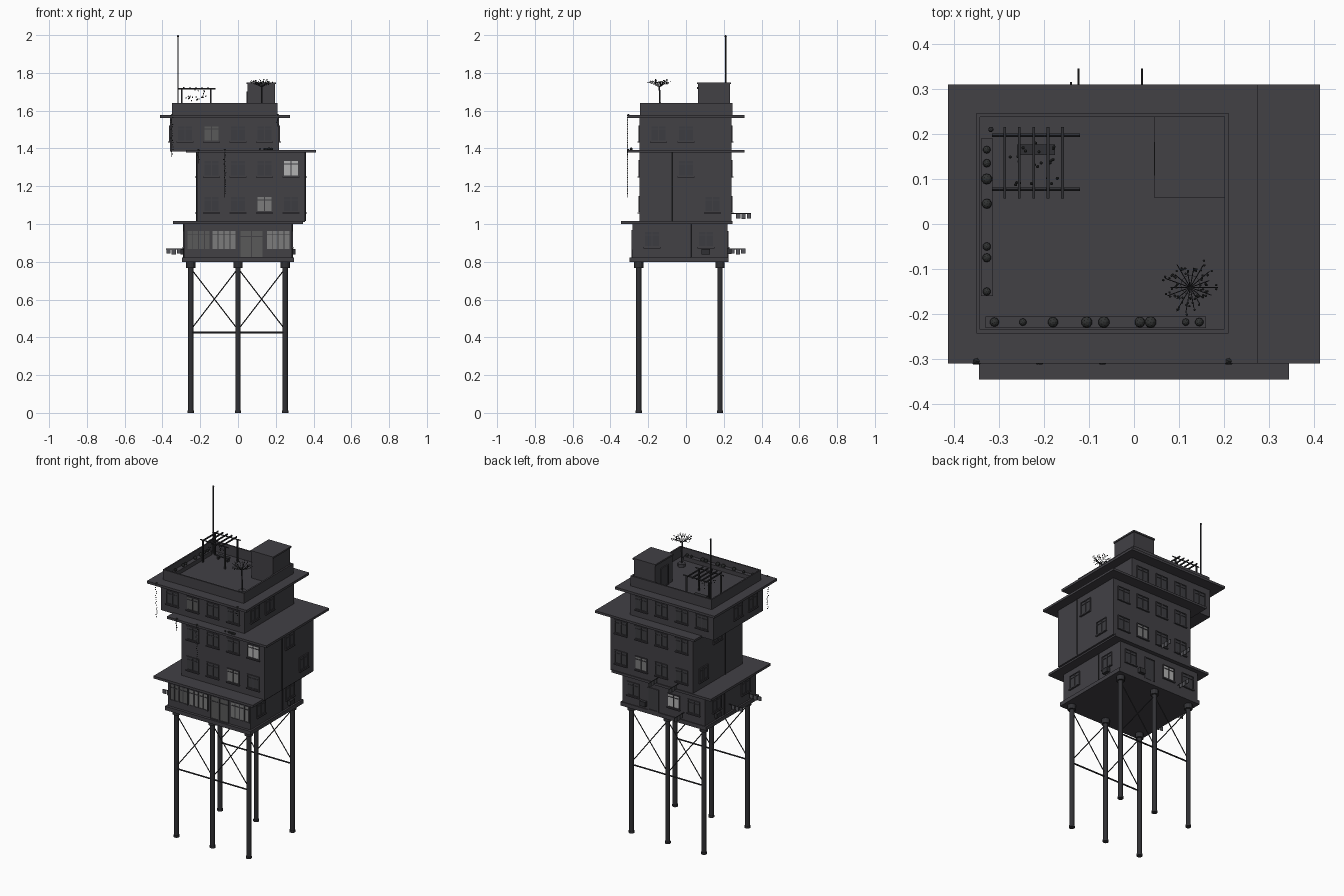
import bpy, bmesh, math, random
from mathutils import Vector, Matrix

random.seed(4)
cube = bpy.data.objects.get("Cube")
if cube:
    bpy.data.objects.remove(cube)


def material(name, r, g, b):
    m = bpy.data.materials.new(name)
    m.use_nodes = True
    m.diffuse_color = (r, g, b, 1)
    m.node_tree.nodes["Principled BSDF"].inputs["Base Color"].default_value = (r, g, b, 1)
    return m


CONCRETE = material("dark concrete", .054, .052, .06)
METAL = material("dark metal", .03, .03, .034)
PANE = material("unlit glass", .046, .046, .052)
DIM = material("dim glass", .1, .1, .1)
WARM = material("lit glass", .2, .2, .2)
BRIGHT = material("bright glass", .45, .45, .45)
CLOTH = material("washed cloth", .09, .09, .1)
LEAF = material("dark leaf", .03, .032, .032)

parts = {}


def mesh_of(name, mat):
    if name not in parts:
        parts[name] = (bmesh.new(), mat)
    return parts[name][0]


def box(name, mat, x, y, z):
    """Box from (low, high) pairs on each axis."""
    spans = (x, y, z)
    mid = Vector([(a + b) / 2 for a, b in spans])
    size = [b - a for a, b in spans]
    bmesh.ops.create_cube(mesh_of(name, mat), size=1,
                          matrix=Matrix.Translation(mid) @ Matrix.Diagonal((*size, 1)))


def rod(name, mat, a, b, r, sides=6):
    a, b = Vector(a), Vector(b)
    turn = (b - a).to_track_quat('Z', 'Y').to_matrix().to_4x4()
    bmesh.ops.create_cone(mesh_of(name, mat), cap_ends=True, segments=sides, radius1=r, radius2=r,
                          depth=(b - a).length, matrix=Matrix.Translation((a + b) / 2) @ turn)


def ball(name, mat, at, r, detail=1):
    bmesh.ops.create_icosphere(mesh_of(name, mat), subdivisions=detail, radius=r,
                               matrix=Matrix.Translation(at))


def on_wall(name, mat, wall, u, z, depth):
    """Box on a wall: wall = (axis, sign, plane), u and z are spans."""
    axis, sign, plane = wall
    d = sorted((plane - sign * .002, plane + sign * depth))
    box(name, mat, *((d, u) if axis == 'x' else (u, d)), z)


def frame(wall, u, z, panes, mat, kind, transom=False):
    """Glass plate with a border, mullions and an optional transom."""
    (u0, u1), (z0, z1), t = u, z, .005
    on_wall(kind + "_" + mat.name.replace(" ", "_"), mat, wall, u, z, .002)
    name = kind + "_frames"
    for i in range(panes + 1):
        c = u0 + (u1 - u0) * i / panes
        on_wall(name, CONCRETE, wall, (c - t / 2, c + t / 2), z, .006)
    for c in (z0, z1):
        on_wall(name, CONCRETE, wall, (u0 - t / 2, u1 + t / 2), (c - t / 2, c + t / 2), .006)
    if transom:
        c = z0 + (z1 - z0) * .78
        on_wall(name, CONCRETE, wall, u, (c - .002, c + .002), .005)


def window(wall, u, z, mat=PANE):
    h = .04
    frame(wall, (u - h, u + h), (z - h, z + h), 2, mat, "window", True)
    on_wall("window_sills", CONCRETE, wall, (u - h - .005, u + h + .005), (z - h - .009, z - h - .003), .01)


# Stilts, caps and cross bracing
for y in (-.25, .18):
    for x in (-.25, 0, .25):
        rod("stilts", METAL, (x, y, 0), (x, y, .8), .014, 12)
        rod("stilt_caps", METAL, (x, y, .768), (x, y, .8), .024, 12)
        rod("stilt_feet", METAL, (x, y, 0), (x, y, .012), .017, 12)
    rod("bracing", METAL, (-.25, y, .425), (.25, y, .425), .005)
    for x in (-.25, 0):
        rod("bracing", METAL, (x, y, .765), (x + .25, y, .44), .003)
        rod("bracing", METAL, (x, y, .44), (x + .25, y, .765), .003)

# Storeys and projecting roof slabs
box("base_slab", CONCRETE, (-.296, .296), (-.3, .225), (.798, .822))
box("ground_storey", CONCRETE, (-.285, .285), (-.283, .22), (.82, 1.002))
box("ground_roof", CONCRETE, (-.344, .344), (-.345, .246), (1, 1.015))
box("middle_storeys", CONCRETE, (-.217, .355), (-.246, .241), (1.01, 1.382))
box("middle_roof", CONCRETE, (-.275, .413), (-.31, .31), (1.378, 1.392))
box("top_storey", CONCRETE, (-.36, .217), (-.246, .241), (1.385, 1.565))
box("top_roof", CONCRETE, (-.413, .275), (-.31, .31), (1.562, 1.577))

# Parapet around the terrace
for y in ((-.243, -.234), (.238, .247)):
    box("parapet", CONCRETE, (-.35, .21), y, (1.575, 1.64))
for x in ((-.35, -.342), (.2, .21)):
    box("parapet", CONCRETE, x, (-.234, .238), (1.575, 1.64))

# Windows of the upper storeys
for sign, plane in ((-1, -.246), (1, .241)):
    wall = ('y', sign, plane)
    front = sign < 0
    for i in range(4):
        u = .14 * (i - 1)
        window(wall, u - .14, 1.48, DIM if front and i == 1 else PANE)
        window(wall, u, 1.295, BRIGHT if front and i == 3 else PANE)
        window(wall, u, 1.105, WARM if i == 2 else PANE)
for sign, top, mid, low in ((1, .217, .355, .285), (-1, -.36, -.217, -.285)):
    for u in (-.145, 0):
        window(('x', sign, top), u, 1.48)
    window(('x', sign, mid), 0, 1.295)
    window(('x', sign, mid), .14, 1.105)
    for u in (-.18, .105):
        window(('x', sign, low), u, .92)
    on_wall("cooling_units", METAL, ('x', sign, low), (.083, .127), (.838, .867), .02)
    # Down pipes
    for y, face, z0, z1 in ((-.075, mid, 1.015, 1.38), (.03, low, .82, 1)):
        x = face + sign * .003
        rod("down_pipes", METAL, (x, y, z0), (x, y, z1), .003)

# Rear ground windows and door
rear = ('y', 1, .22)
for u in (-.21, -.07, .21):
    window(rear, u, .92, BRIGHT if u == -.07 else PANE)
frame(rear, (.035, .105), (.825, .96), 1, PANE, "rear_door")
on_wall("cooling_units", METAL, rear, (.115, .155), (.84, .87), .02)

# Shop front with a central door
shop = ('y', -1, -.283)
for u, z0, n, mat in (((-.27, -.148), .865, 4, DIM), ((-.137, -.01), .865, 4, WARM),
                      ((.01, .133), .824, 2, DIM), ((.15, .275), .865, 4, WARM)):
    frame(shop, u, (z0, .965), n, mat, "shop", True)

# Washing rods with hanging cloths
for start, way, z in (((-.123, .241), (0, 1), 1.055), ((.018, .241), (0, 1), 1.055),
                      ((-.14, .22), (0, 1), .868), ((-.285, -.2), (-1, 0), .868),
                      ((-.285, -.02), (-1, 0), .868)):
    p, d = Vector((*start, z)), Vector((*way, 0))
    reach = .104 if z > 1 else .095
    rod("washing_rods", METAL, p, p + d * reach, .0025)
    for i in range(3):
        c = p + d * (reach - .012 - .028 * i)
        wx, wy = (.011, .002) if way[0] else (.002, .011)
        box("washing", CLOTH, (c.x - wx, c.x + wx), (c.y - wy, c.y + wy), (z - .025 - .004 * (i % 2), z))

# Stair hut on the terrace
box("stair_hut", CONCRETE, (.05, .197), (.063, .234), (1.575, 1.742))
box("stair_hut_roof", CONCRETE, (.045, .202), (.058, .239), (1.74, 1.75))
frame(('x', -1, .05), (.11, .18), (1.58, 1.7), 1, PANE, "hut_door")

# Pergola, bench and mast
for y in (.077, .197):
    rod("pergola", METAL, (-.315, y, 1.715), (-.12, y, 1.715), .004, 4)
    for x in (-.297, -.143):
        box("pergola", METAL, (x - .004, x + .004), (y - .004, y + .004), (1.575, 1.715))
for i in range(5):
    x = -.287 + .032 * i
    box("pergola", METAL, (x - .003, x + .003), (.057, .215), (1.716, 1.724))
box("bench", METAL, (-.26, -.175), (.153, .177), (1.597, 1.604))
for x in (-.25, -.185):
    box("bench", METAL, (x - .004, x + .004), (.157, .173), (1.575, 1.6))
rod("mast", METAL, (-.318, .21, 1.575), (-.318, .21, 1.995), .0035, 8)
ball("mast", METAL, (-.318, .21, 1.994), .006, 2)
for i in range(22):
    ball("pergola_leaves", LEAF, (random.uniform(-.28, -.17), random.uniform(.08, .19),
                                  random.uniform(1.65, 1.715)), .004)

# Planters with shrubs
box("planters", CONCRETE, (-.34, -.313), (-.16, .19), (1.575, 1.602))
box("planters", CONCRETE, (-.33, .16), (-.231, -.206), (1.575, 1.602))
for y in (.165, .135, .1, .045, -.05, -.075, -.15):
    ball("shrubs", LEAF, (-.327, y, 1.608), random.uniform(.008, .013), 2)
for x in (-.31, -.247, -.18, -.105, -.067, .013, .037, .115, .145):
    ball("shrubs", LEAF, (x, -.218, 1.608), random.uniform(.008, .013), 2)

# Small tree in a round pot
root = Vector((.125, -.135, 1.575))
rod("tree_pot", CONCRETE, root, root + Vector((0, 0, .022)), .022, 12)
crown = root + Vector((0, -.006, .15))
rod("tree_trunk", METAL, root, crown, .004)
for i in range(18):
    a, r = i * math.tau / 18, random.uniform(.035, .062)
    tip = crown + Vector((r * math.cos(a), r * math.sin(a), .05 - r * .4))
    rod("tree_twigs", METAL, crown, tip, .001, 4)
    for k in range(4):
        q = crown.lerp(tip, random.uniform(.55, 1.08))
        ball("tree_leaves", LEAF, q + Vector([random.uniform(-.006, .006) for _ in range(3)]), .003)

# Trailing vines from the roof edges
for x, top, length in ((-.35, 1.575, .22), (-.21, 1.39, .07), (-.07, 1.39, .25), (.21, 1.575, .06)):
    ball("vine_tufts", LEAF, (x, -.305, top), .008)
    rod("vine_stems", LEAF, (x, -.309, top), (x, -.309, top - length), .001, 4)
    for i in range(int(length / .012)):
        ball("vine_leaves", LEAF, (x + random.uniform(-.006, .006), -.309, top - .012 * i), .0035)

# Low plants on the middle roof
for i in range(10):
    ball("ledge_plants", LEAF, (random.uniform(.1, .18), -.29, 1.397), random.uniform(.005, .009))

for name, (bm, mat) in parts.items():
    mesh = bpy.data.meshes.new(name)
    bm.to_mesh(mesh)
    bm.free()
    mesh.materials.append(mat)
    obj = bpy.data.objects.new(name, mesh)
    bpy.context.collection.objects.link(obj)
